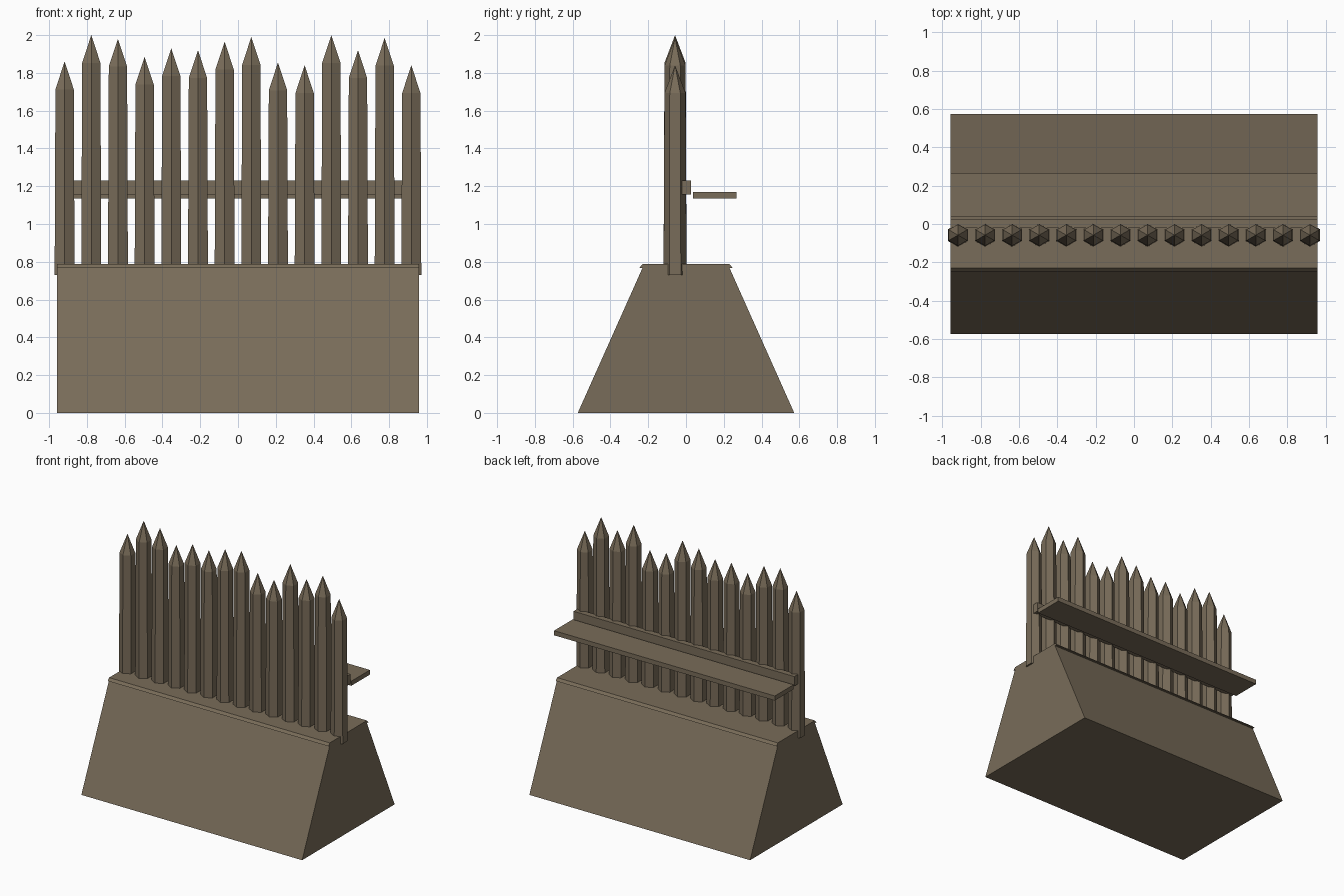
import bpy
import bmesh
from math import pi

cube = bpy.data.objects.get("Cube")
if cube:
    bpy.data.objects.remove(cube, do_unlink=True)

wood = bpy.data.materials.new("weathered brown")
wood.use_nodes = True
colour = (0.19, 0.15, 0.1, 1)
wood.diffuse_color = colour
wood.node_tree.nodes["Principled BSDF"].inputs["Base Color"].default_value = colour
wood.node_tree.nodes["Principled BSDF"].inputs["Roughness"].default_value = 0.9

HALF = 0.957   # half length of the long parts


def finish(name, bm):
    bmesh.ops.recalc_face_normals(bm, faces=bm.faces)
    mesh = bpy.data.meshes.new(name)
    bm.to_mesh(mesh)
    bm.free()
    mesh.materials.append(wood)
    obj = bpy.data.objects.new(name, mesh)
    bpy.context.collection.objects.link(obj)
    return obj


def extrude_profile(name, profile):
    """Sweep a closed (y, z) profile along x."""
    bm = bmesh.new()
    face = bm.faces.new([bm.verts.new((-HALF, y, z)) for y, z in profile])
    out = bmesh.ops.extrude_face_region(bm, geom=[face])
    verts = [v for v in out["geom"] if isinstance(v, bmesh.types.BMVert)]
    bmesh.ops.translate(bm, verts=verts, vec=(2 * HALF, 0, 0))
    return finish(name, bm)


def plank(name, y0, y1, z0, z1):
    return extrude_profile(name, [(y0, z0), (y1, z0), (y1, z1), (y0, z1)])


def stake(name, x, tip):
    """Six-sided post, slightly tapered, with a sharpened tip."""
    bottom, shoulder = 0.73, tip - 0.147
    bm = bmesh.new()
    rings = []
    for z, r in ((bottom, 0.061), (shoulder, 0.056)):
        ring = bmesh.ops.create_circle(bm, segments=6, radius=r)["verts"]
        for v in ring:
            v.co.z = z
        rings.append(ring)
    top = bm.verts.new((0, 0, tip))
    bm.faces.new(rings[0])
    for i in range(6):
        j = (i + 1) % 6
        bm.faces.new((rings[0][i], rings[0][j], rings[1][j], rings[1][i]))
        bm.faces.new((rings[1][i], rings[1][j], top))
    obj = finish(name, bm)
    obj.location = (x, -0.058, 0)
    return obj


# Sloped bank with a thin flared cap
extrude_profile("earth_bank", [(-0.573, 0), (0.573, 0), (0.23, 0.768), (-0.23, 0.768)])
extrude_profile("bank_cap", [(-0.247, 0.768), (0.247, 0.768), (0.23, 0.788), (-0.23, 0.788)])

# Row of pointed stakes
tips = [1.86, 2.0, 1.98, 1.885, 1.93, 1.92, 1.965, 1.99,
        1.855, 1.84, 2.0, 1.92, 1.985, 1.84]
for i, tip in enumerate(tips):
    stake(f"stake_{i + 1}", -0.918 + i * 0.1412, tip)

# Rail tying the stakes together, and the walkway board behind it
plank("cross_rail", -0.02, 0.026, 1.155, 1.23)
plank("walkway_board", 0.036, 0.267, 1.134, 1.17)
